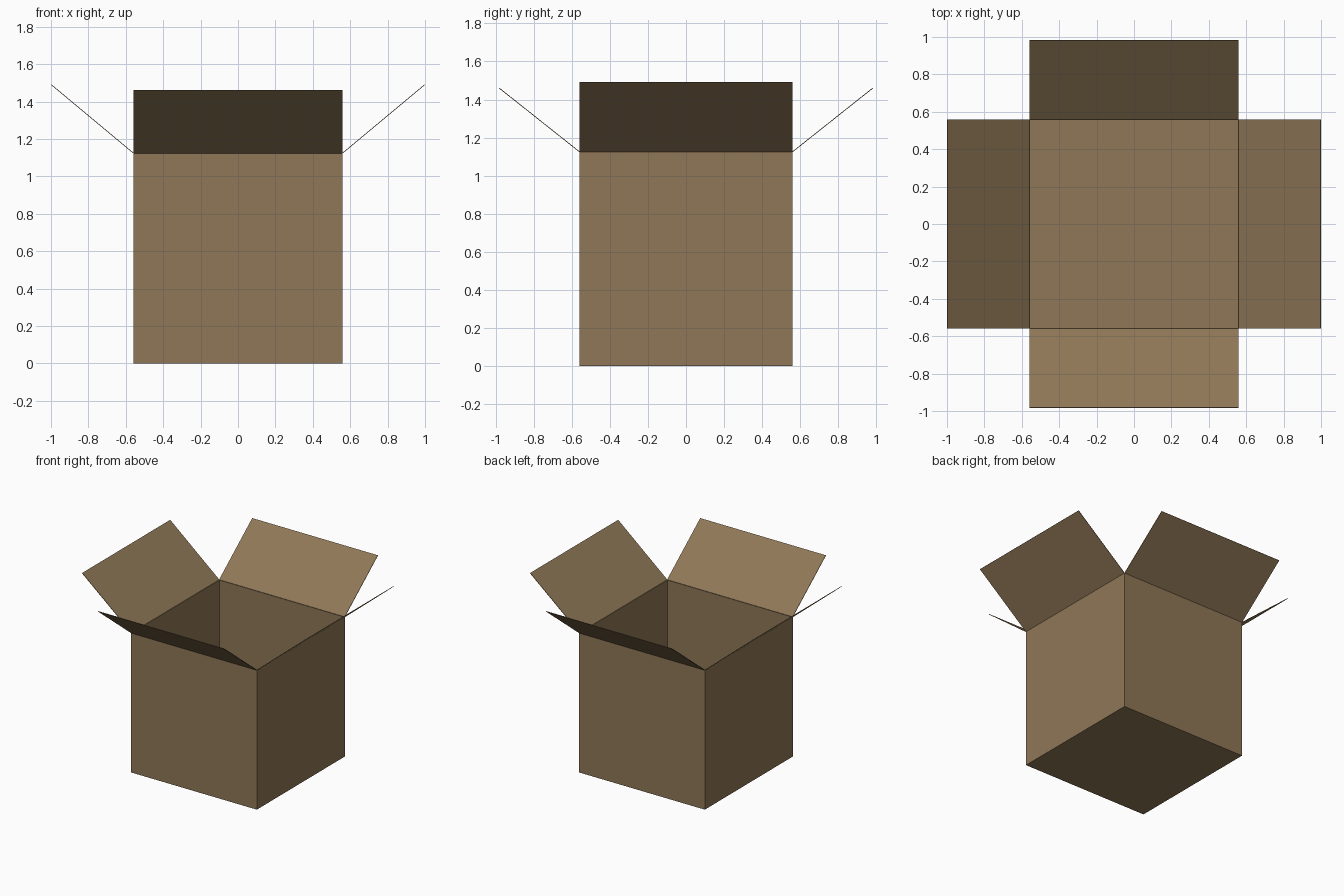
import bpy, bmesh
from mathutils import Vector

if "Cube" in bpy.data.objects:
    bpy.data.objects.remove(bpy.data.objects["Cube"])

HALF = 0.56      # half width of the box
HEIGHT = 1.125   # height of the walls
BOARD = 0.004    # cardboard thickness

cardboard = bpy.data.materials.new("brown cardboard")
cardboard.diffuse_color = (0.275, 0.185, 0.095, 1.0)
cardboard.use_nodes = True
cardboard.node_tree.nodes["Principled BSDF"].inputs["Base Color"].default_value = cardboard.diffuse_color


def finish(name, bm, offset):
    """Turn a bmesh sheet into a thin cardboard object."""
    mesh = bpy.data.meshes.new(name)
    bm.to_mesh(mesh)
    bm.free()
    mesh.materials.append(cardboard)
    obj = bpy.data.objects.new(name, mesh)
    bpy.context.collection.objects.link(obj)
    mod = obj.modifiers.new("board thickness", 'SOLIDIFY')
    mod.thickness = BOARD
    mod.offset = offset
    mod.use_even_offset = True
    return obj


# Open-topped box body: a cube without its top face
bm = bmesh.new()
bmesh.ops.create_cube(bm, size=1.0)
for v in bm.verts:
    v.co = Vector((v.co.x * 2 * HALF, v.co.y * 2 * HALF, (v.co.z + 0.5) * HEIGHT))
top = [f for f in bm.faces if f.normal.z > 0.9]
bmesh.ops.delete(bm, geom=top, context='FACES_ONLY')
finish("box_body", bm, -1.0)


def flap(name, direction, reach, tip_z):
    """Flap hinged on the rim, rising outward along the given direction."""
    out = Vector(direction)
    side = Vector((-out.y, out.x, 0))
    rim, tip = out * HALF, out * reach
    rim.z, tip.z = HEIGHT, tip_z
    bm = bmesh.new()
    corners = [rim - side * HALF, tip - side * HALF,
               tip + side * HALF, rim + side * HALF]
    bm.faces.new([bm.verts.new(c) for c in corners])
    bm.normal_update()
    finish(name, bm, 0.0)


# Four open flaps
flap("right_flap", (1, 0, 0), 0.998, 1.49)
flap("left_flap", (-1, 0, 0), 0.998, 1.49)
flap("back_flap", (0, 1, 0), 0.982, 1.46)
flap("front_flap", (0, -1, 0), 0.982, 1.46)
